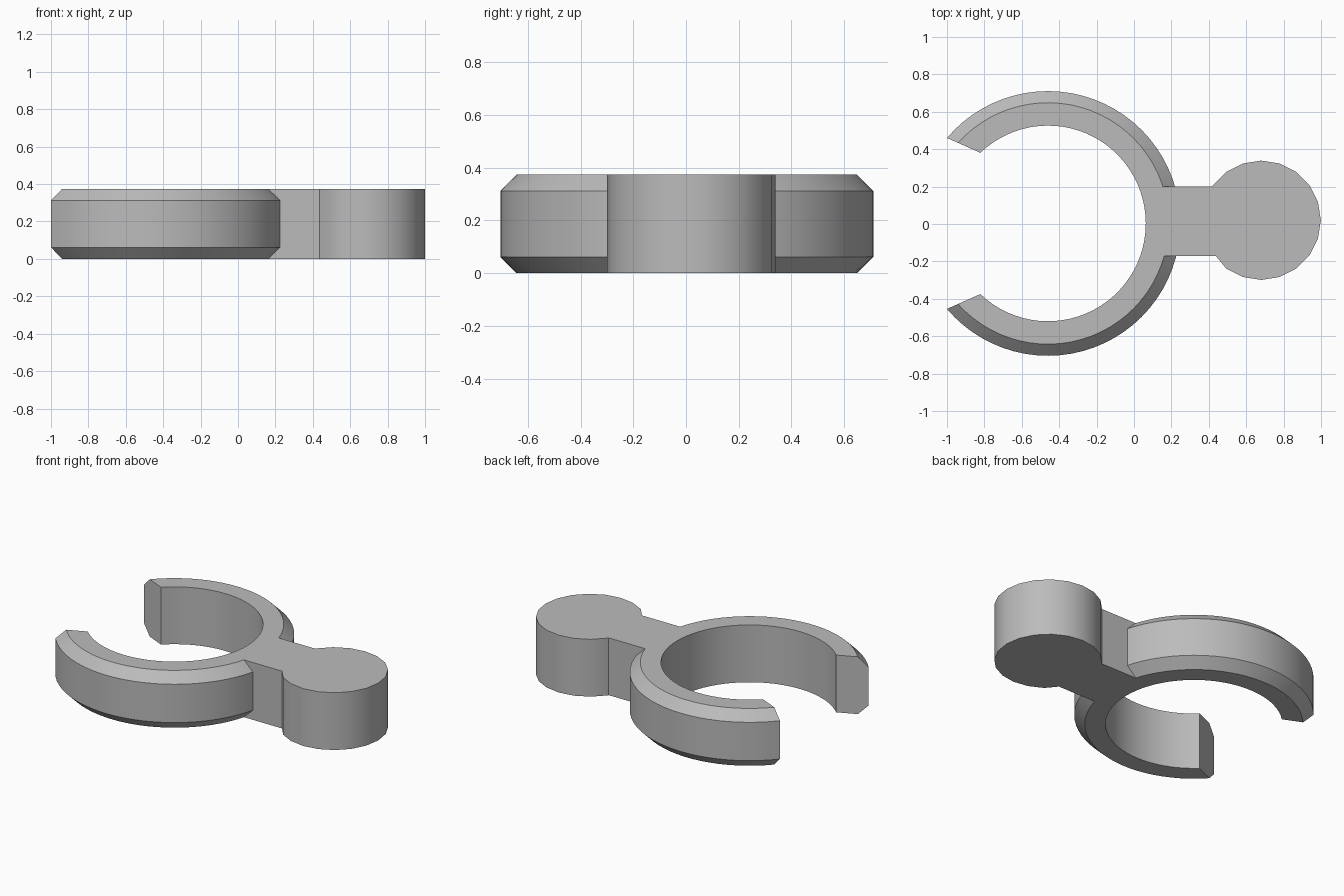
import bpy
import bmesh
from math import asin, sin, cos, pi, radians
from mathutils import Vector

cube = bpy.data.objects.get("Cube")
if cube:
    bpy.data.objects.remove(cube, do_unlink=True)

HEIGHT = 0.374
BEVEL = 0.062
RING_CENTRE = Vector((-0.46, 0.003, 0))
INNER, OUTER = 0.523, 0.7075
SEGMENTS = 56

grey = bpy.data.materials.new("plain grey")
grey.use_nodes = True
colour = (0.5, 0.5, 0.5, 1)
grey.diffuse_color = colour
grey.node_tree.nodes["Principled BSDF"].inputs["Base Color"].default_value = colour


def make_object(name, bm):
    bmesh.ops.recalc_face_normals(bm, faces=bm.faces)
    mesh = bpy.data.meshes.new(name)
    bm.to_mesh(mesh)
    bm.free()
    mesh.materials.append(grey)
    obj = bpy.data.objects.new(name, mesh)
    bpy.context.collection.objects.link(obj)
    return obj


def end_angle(radius):
    # The mouth sides lie on straight lines from a point near the neck
    slope = radians(156.08)
    return slope - asin(0.49 * sin(slope) / radius)


# Open clip ring: chamfered section swept around, with slanted ends
profile = [(INNER, 0), (OUTER - BEVEL, 0), (OUTER, BEVEL),
           (OUTER, HEIGHT - BEVEL), (OUTER - BEVEL, HEIGHT), (INNER, HEIGHT)]
bm = bmesh.new()
sections = []
for i in range(SEGMENTS + 1):
    t = 2 * i / SEGMENTS - 1
    section = []
    for r, z in profile:
        a = t * end_angle(r)
        section.append(bm.verts.new(RING_CENTRE + Vector((r * cos(a), r * sin(a), z))))
    sections.append(section)
n = len(profile)
for a, b in zip(sections, sections[1:]):
    for j in range(n):
        k = (j + 1) % n
        bm.faces.new((a[j], a[k], b[k], b[j]))
bm.faces.new(sections[0])
bm.faces.new(sections[-1])
ring = make_object("clip_ring", bm)

# Handle: neck and round knob as one extruded outline
SIDES = 20
knob = Vector((0.68, 0.02))
outline = [(0.1, -0.17), (0.437, -0.17)]
for i in range(-7, 9):
    a = 2 * pi * i / SIDES
    outline.append((knob.x + 0.319 * cos(a), knob.y + 0.319 * sin(a)))
outline += [(0.418, 0.2), (0.1, 0.2)]
bm = bmesh.new()
base = bm.faces.new([bm.verts.new((x, y, 0)) for x, y in outline])
top = bmesh.ops.extrude_face_region(bm, geom=[base], use_keep_orig=True)
bmesh.ops.translate(bm, vec=(0, 0, HEIGHT),
                    verts=[v for v in top["geom"] if isinstance(v, bmesh.types.BMVert)])
handle = make_object("neck_and_knob", bm)

# Join the handle into the ring as one solid
union = ring.modifiers.new("join handle", "BOOLEAN")
union.operation = "UNION"
union.solver = "EXACT"
union.object = handle
bpy.context.view_layer.objects.active = ring
ring.select_set(True)
bpy.ops.object.modifier_apply(modifier=union.name)
bpy.data.objects.remove(handle, do_unlink=True)
ring.name = "clip_with_handle"
bpy.ops.object.shade_smooth_by_angle(angle=radians(30))
